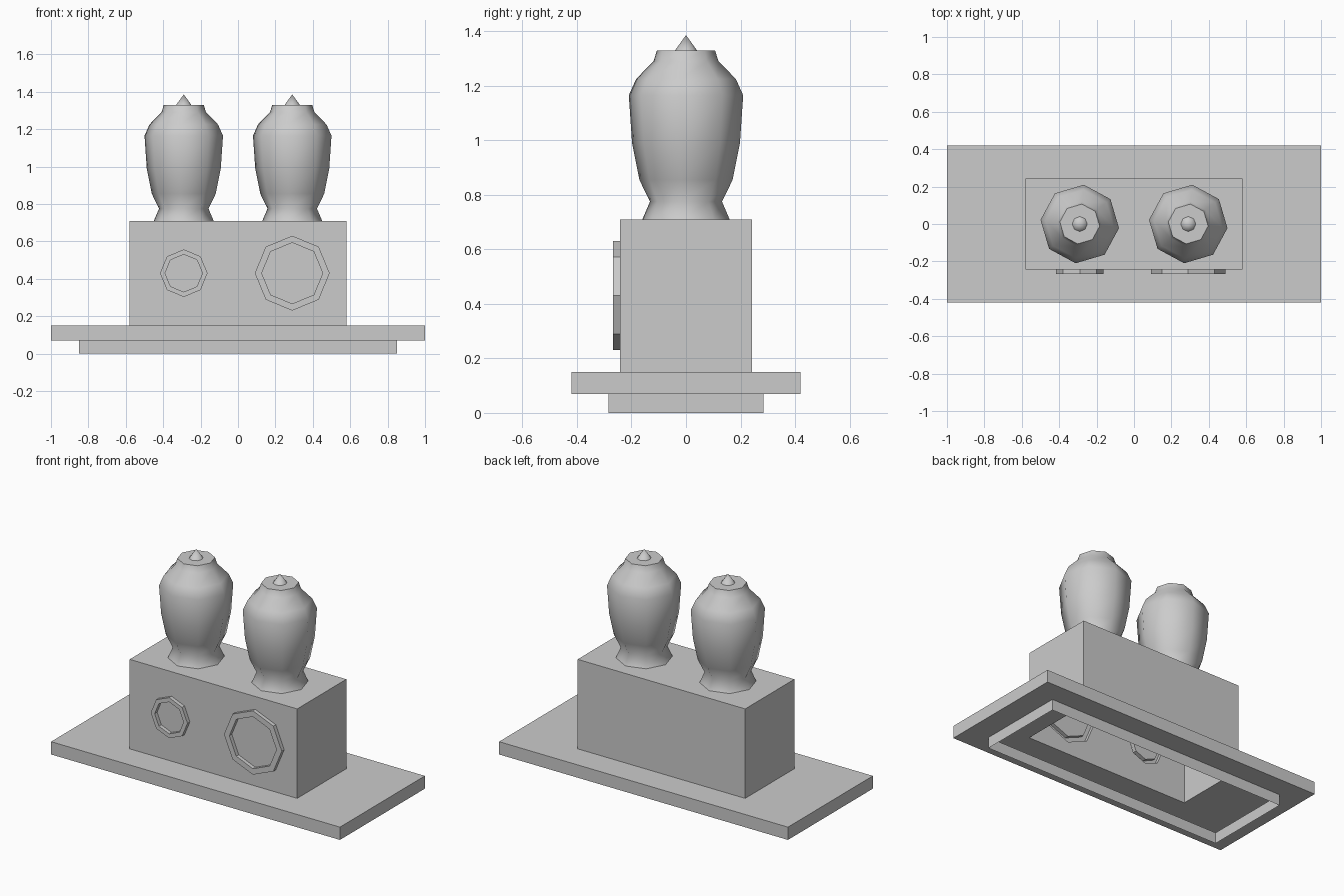
import bpy, bmesh, math
from mathutils import Vector

if "Cube" in bpy.data.objects:
    bpy.data.objects.remove(bpy.data.objects["Cube"])


def finish(name, bm, smooth=False):
    bmesh.ops.remove_doubles(bm, verts=bm.verts, dist=1e-5)
    bmesh.ops.recalc_face_normals(bm, faces=bm.faces)
    mesh = bpy.data.meshes.new(name)
    bm.to_mesh(mesh)
    bm.free()
    ob = bpy.data.objects.new(name, mesh)
    bpy.context.collection.objects.link(ob)
    if smooth:
        bpy.ops.object.select_all(action='DESELECT')
        ob.select_set(True)
        bpy.context.view_layer.objects.active = ob
        bpy.ops.object.shade_smooth_by_angle(angle=math.radians(48))
    return ob


def loop(bm, pts):
    return [bm.verts.new(p) for p in pts]


def rect(hx, hy, z):
    return [(-hx, -hy, z), (hx, -hy, z), (hx, hy, z), (-hx, hy, z)]


def polygon(cx, y, cz, r, n=8):
    return [(cx + r * math.cos(k * math.tau / n), y, cz + r * math.sin(k * math.tau / n))
            for k in range(n)]


def bridge(bm, a, b, skip=()):
    n = len(a)
    for i in range(n):
        if i not in skip:
            j = (i + 1) % n
            bm.faces.new((a[i], a[j], b[j], b[i]))


# Hollow stepped base and cabinet, open underneath
BX, BY, FRONT = 0.58, 0.243, -0.267
bm = bmesh.new()
steps = [(0.85, 0.285, 0.0), (0.85, 0.285, 0.07), (1.0, 0.42, 0.07),
         (1.0, 0.42, 0.15), (BX, BY, 0.15), (BX, BY, 0.71)]
loops = [loop(bm, rect(*s)) for s in steps]
for i in range(len(loops) - 1):
    last = i == len(loops) - 2
    bridge(bm, loops[i], loops[i + 1], skip=(0,) if last else ())
bm.faces.new(loops[-1])

# Front wall with raised octagonal rims around flat panels
lo, hi = loops[-2], loops[-1]
border = [lo[0], lo[1], hi[1], hi[0]]
edges = []
for i in range(4):
    pair = (border[i], border[(i + 1) % 4])
    edges.append(bm.edges.get(pair) or bm.edges.new(pair))
rims = []
for cx, outer, inner in ((-0.29, 0.127, 0.10), (0.29, 0.20, 0.163)):
    wall = loop(bm, polygon(cx, -BY, 0.43, outer))
    edges += [bm.edges.new((wall[i], wall[(i + 1) % 8])) for i in range(8)]
    rims.append((cx, outer, inner, wall))
bmesh.ops.triangle_fill(bm, use_beauty=True, use_dissolve=False, edges=edges,
                        normal=Vector((0, -1, 0)))
for cx, outer, inner, wall in rims:
    a = loop(bm, polygon(cx, FRONT, 0.43, outer))
    b = loop(bm, polygon(cx, FRONT, 0.43, inner))
    c = loop(bm, polygon(cx, -BY, 0.43, inner))
    bridge(bm, wall, a)
    bridge(bm, a, b)
    bridge(bm, b, c)
    bm.faces.new(c)
finish("base_and_cabinet", bm)


# Lathed eight-sided parts
def lathe(name, cx, profile, turn=-6):
    bm = bmesh.new()
    rings = []
    for r, z in profile:
        rings.append(loop(bm, [(cx + r * math.cos(math.radians(turn + 45 * k)),
                                r * math.sin(math.radians(turn + 45 * k)), z)
                               for k in range(8)]))
    for a, b in zip(rings, rings[1:]):
        bridge(bm, a, b)
    bm.faces.new(rings[-1])
    return finish(name, bm, smooth=True)


URN = [(0.161, 0.71), (0.133, 0.775), (0.172, 0.855), (0.199, 0.99),
       (0.211, 1.165), (0.184, 1.225), (0.12, 1.29), (0.107, 1.33)]
for side, cx in (("left", -0.29), ("right", 0.29)):
    lathe("urn_" + side, cx, URN)
    # Pointed finial on each urn
    bm = bmesh.new()
    bmesh.ops.create_cone(bm, cap_ends=True, segments=8, radius1=0.041, radius2=0, depth=0.057)
    bmesh.ops.translate(bm, verts=bm.verts, vec=(cx, 0, 1.3575))
    finish("finial_" + side, bm, smooth=True)
